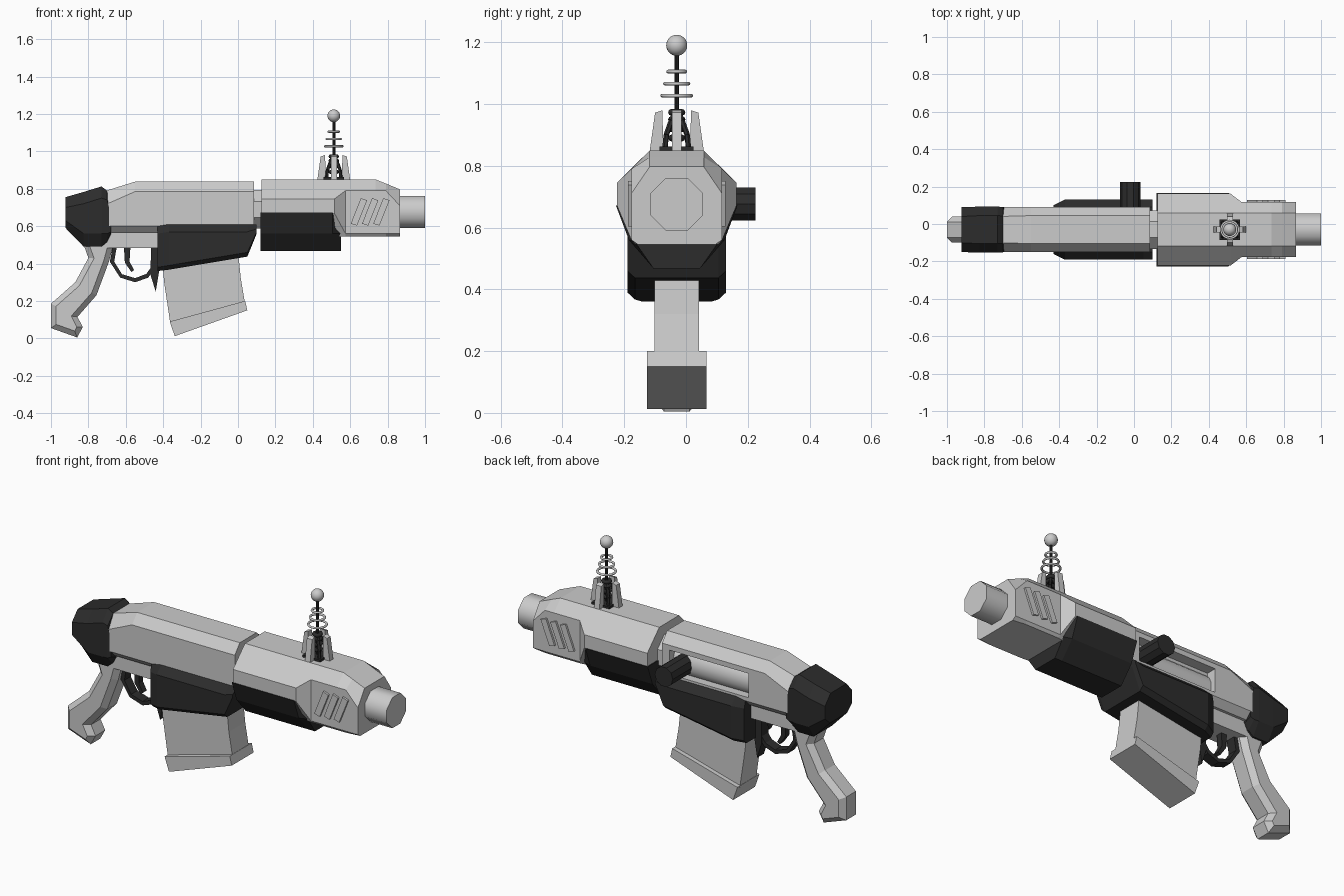
import bpy, bmesh, math
from mathutils import Vector

if "Cube" in bpy.data.objects:
    bpy.data.objects.remove(bpy.data.objects["Cube"])

YC = -0.03  # centre plane of the model
DARK = bpy.data.materials.new("dark")
DARK.diffuse_color = (0.025, 0.025, 0.025, 1)
DARK.use_nodes = True
DARK.node_tree.nodes["Principled BSDF"].inputs["Base Color"].default_value = DARK.diffuse_color


def finish(name, bm, dark=False):
    bmesh.ops.recalc_face_normals(bm, faces=bm.faces)
    me = bpy.data.meshes.new(name)
    bm.to_mesh(me)
    bm.free()
    ob = bpy.data.objects.new(name, me)
    bpy.context.collection.objects.link(ob)
    if dark:
        me.materials.append(DARK)
    return ob


def loft(name, sections, dark=False):
    """Skin mirrored cross-sections: (x, [(half_width, z), ...top to bottom])."""
    bm = bmesh.new()
    rings = []
    for x, half in sections:
        pts = half + [(-w, z) for w, z in reversed(half)]
        rings.append([bm.verts.new((x, YC + w, z)) for w, z in pts])
    n = len(rings[0])
    for a, b in zip(rings, rings[1:]):
        for i in range(n):
            j = (i + 1) % n
            bm.faces.new((a[i], a[j], b[j], b[i]))
    bm.faces.new(rings[0])
    bm.faces.new(rings[-1])
    return finish(name, bm, dark)


def prism(name, profile, hw, chamfer=0, dark=False):
    """Extrude an x-z profile across the centre plane, chamfering its rims."""
    bm = bmesh.new()
    f = bm.faces.new([bm.verts.new((x, YC - hw, z)) for x, z in profile])
    ext = bmesh.ops.extrude_face_region(bm, geom=[f])
    verts = [v for v in ext["geom"] if isinstance(v, bmesh.types.BMVert)]
    bmesh.ops.translate(bm, verts=verts, vec=(0, 2 * hw, 0))
    if chamfer:
        rims = [e for e in bm.edges if abs(e.verts[0].co.y - e.verts[1].co.y) < 1e-5]
        bmesh.ops.bevel(bm, geom=rims, offset=chamfer, segments=1, affect='EDGES')
    return finish(name, bm, dark)


def rod(name, a, b, r, sides=8, dark=False, smooth=False):
    a, b = Vector(a), Vector(b)
    d = b - a
    bpy.ops.mesh.primitive_cylinder_add(vertices=sides, radius=r, depth=d.length, location=(a + b) / 2)
    ob = bpy.context.object
    ob.name = name
    ob.rotation_euler = d.to_track_quat('Z', 'Y').to_euler()
    # turn the sides so the flats face up and sideways
    for v in ob.data.vertices:
        c, s = math.cos(math.pi / sides), math.sin(math.pi / sides)
        v.co.x, v.co.y = v.co.x * c - v.co.y * s, v.co.x * s + v.co.y * c
    if dark:
        ob.data.materials.append(DARK)
    if smooth:
        bpy.ops.object.shade_smooth_by_angle(angle=math.radians(50))
    return ob


# Front housing, wide at the rear and slimmer at the muzzle
wide = [(.0875, .85), (.193, .745), (.193, .67), (.125, .545)]
slim = [(.0875, .85), (.147, .79), (.147, .56), (.135, .545)]
loft("front_housing", [(.125, wide), (.515, wide), (.575, slim), (.735, slim),
     (.79, [(.0875, .828), (.147, .79), (.147, .56), (.135, .545)]),
     (.865, [(.0875, .797), (.147, .71), (.147, .56), (.125, .545)])])
rod("muzzle", (.80, YC, .675), (1.0, YC, .675), .0925, 8, smooth=True)
rod("barrel_collar", (.06, YC, .69), (.15, YC, .69), .112, 8)

# Slanted bars on both sides of the housing
for i in range(3):
    o = i * .06
    prism(f"vent_bar_{i}", [(.603 + o, .613), (.636 + o, .603), (.69 + o, .738), (.657 + o, .75)], .158)

# Dark foregrip
fore = [(.197, .672), (.155, .56), (.075, .467)]
loft("foregrip", [(.12, fore), (.505, fore), (.55, [(.14, .66), (.14, .56), (.075, .467)])], True)

# Upper receiver with ejection recess on the +y side
rec = [(.075, .838), (.12, .785), (.12, .6), (.085, .565)]
receiver = loft("receiver", [(-.72, [(.07, .785), (.12, .71), (.12, .6), (.085, .565)]),
                             (-.55, rec), (.085, rec)])
bpy.ops.mesh.primitive_cube_add(size=1, location=(-.205, .12, .69))
cutter = bpy.context.object
cutter.scale = (.49, .18, .135)
mod = receiver.modifiers.new("recess", 'BOOLEAN')
mod.object, mod.operation, mod.solver = cutter, 'DIFFERENCE', 'EXACT'
bpy.context.view_layer.objects.active = receiver
bpy.ops.object.modifier_apply(modifier=mod.name)
bpy.data.objects.remove(cutter)
rod("bolt", (-.455, YC, .675), (.045, YC, .675), .09, 16, smooth=True)
rod("bolt_handle", (-.02, .02, .676), (-.02, .225, .676), .056, 10, True)

# Lower receiver
loft("lower_receiver", [
    (-.43, [(.12, .6), (.13, .56), (.13, .38), (.11, .36)]),
    (-.37, [(.12, .61), (.16, .57), (.16, .39), (.135, .367)]),
    (.05, [(.12, .61), (.16, .57), (.16, .46), (.135, .437)]),
    (.10, [(.12, .61), (.16, .585), (.16, .57), (.135, .56)])], True)

# Butt cap
loft("butt_cap", [
    (-.922, [(.07, .755), (.12, .70), (.12, .63), (.075, .59)]),
    (-.825, [(.075, .783), (.123, .72), (.123, .56), (.08, .49)]),
    (-.73, [(.075, .812), (.123, .75), (.123, .56), (.08, .49)]),
    (-.70, [(.073, .79), (.121, .74), (.121, .56), (.08, .515)]),
    (-.68, [(.07, .70), (.119, .66), (.119, .57), (.08, .555)])], True)

# Grip and frame
prism("grip", [(-.825, .5), (-.80, .43), (-.87, .30), (-1, .185), (-1, .055), (-.86, .005),
               (-.83, .06), (-.858, .115), (-.757, .23), (-.69, .41), (-.67, .485),
               (-.66, .56), (-.80, .56)], .07, .028)
prism("frame", [(-.72, .6), (-.42, .6), (-.42, .483), (-.72, .483)], .07)

# Trigger guard, trigger and magazine catch
prism("trigger_guard", [(-.67, .49), (-.685, .41), (-.63, .325), (-.55, .30), (-.48, .325), (-.45, .37),
                        (-.45, .40), (-.49, .345), (-.55, .322), (-.62, .343), (-.662, .41), (-.648, .49)],
      .028, dark=True)
prism("trigger", [(-.61, .49), (-.605, .405), (-.57, .355), (-.555, .365), (-.58, .41), (-.575, .49)],
      .018, dark=True)
prism("magazine_catch", [(-.465, .49), (-.42, .49), (-.42, .37), (-.44, .25), (-.468, .34)], .03, dark=True)

# Magazine with flared base
prism("magazine", [(-.405, .42), (-.395, .30), (-.362, .08), (.037, .19), (.015, .32), (0, .47)], .072)
prism("magazine_base", [(-.365, .09), (.038, .20), (.05, .15), (-.338, .012)], .097)

# Antenna: base, fins, cage wires, spring rings and ball
AX = .512
bpy.ops.mesh.primitive_cube_add(size=1, location=(AX, YC, .852))
base = bpy.context.object
base.name, base.scale = "antenna_base", (.11, .11, .02)
base.data.materials.append(DARK)
fin = [(.088, .845), (.070, .972), (.046, .98), (.044, .845)]
for k in range(4):
    a = k * math.pi / 2
    f = prism(f"antenna_fin_{k}", fin, .016)
    for v in f.data.vertices:
        v.co.y -= YC
    f.location, f.rotation_euler.z = (AX, YC, 0), a
    b = a + math.pi / 4
    wire = [(.055, .85), (.048, .90), (.025, .945), (.012, .965)]
    for i, (p, q) in enumerate(zip(wire, wire[1:])):
        rod(f"cage_wire_{k}_{i}", (AX + p[0] * math.cos(b), YC + p[0] * math.sin(b), p[1]),
            (AX + q[0] * math.cos(b), YC + q[0] * math.sin(b), q[1]), .009, 6, True)
rod("antenna_mast", (AX, YC, .85), (AX, YC, 1.17), .008, 10, True)


def ring(name, z, r, minor, dark):
    bpy.ops.mesh.primitive_torus_add(major_radius=r, minor_radius=minor, major_segments=28,
                                     minor_segments=8, location=(AX, YC, z))
    ob = bpy.context.object
    ob.name = name
    bpy.ops.object.shade_smooth()
    if dark:
        ob.data.materials.append(DARK)


for i, z in enumerate((.89, .92, .95, .973)):
    ring(f"core_ring_{i}", z, .017, .011, True)
for i, (z, r) in enumerate(((1.027, .047), (1.066, .038), (1.105, .028))):
    ring(f"spring_ring_{i}", z, r, .006, False)
bpy.ops.mesh.primitive_uv_sphere_add(segments=24, ring_count=14, radius=.034, location=(AX, YC, 1.19))
bpy.context.object.name = "antenna_ball"
bpy.ops.object.shade_smooth()
